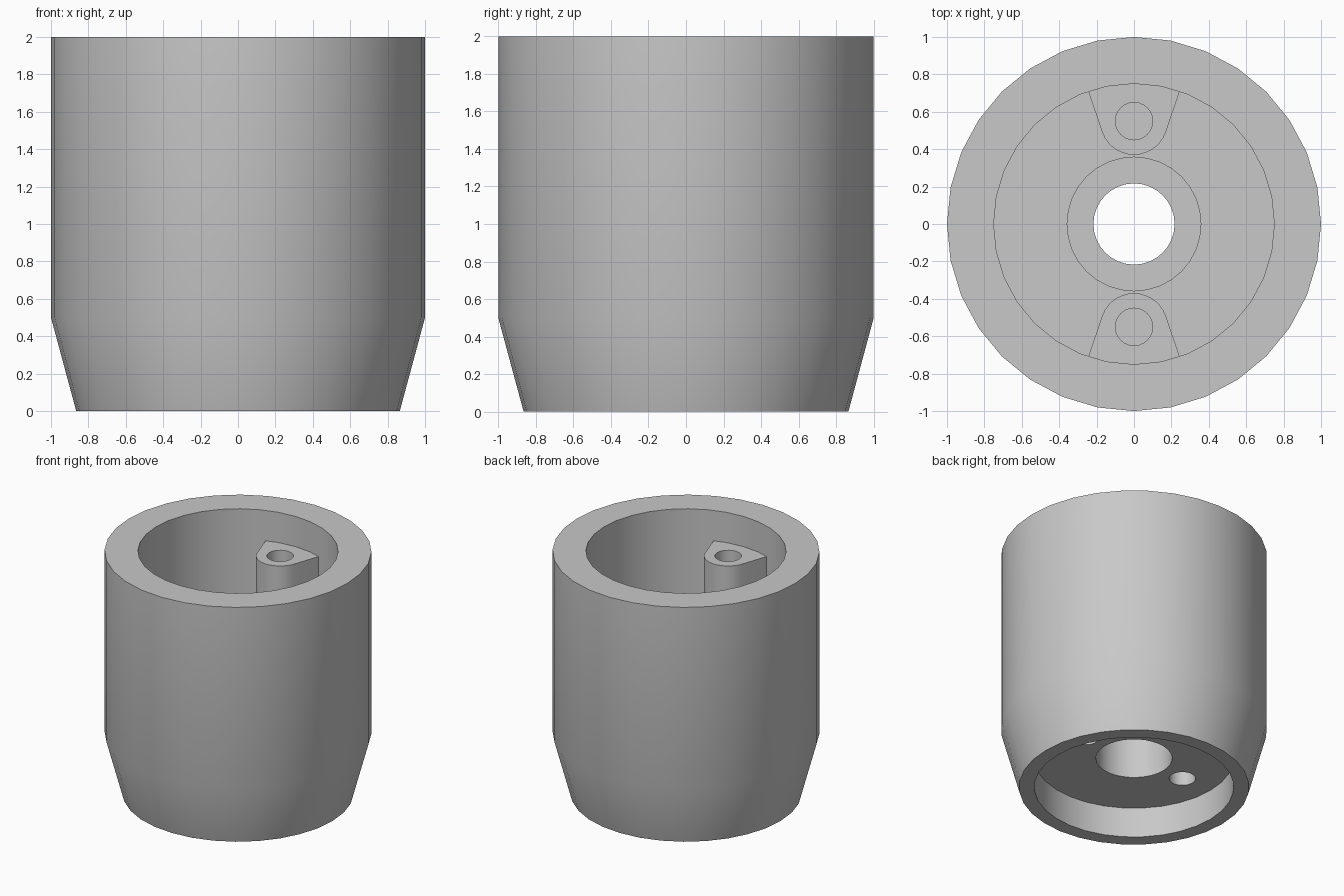
import bpy
import bmesh
from math import cos, sin, radians, tau

if "Cube" in bpy.data.objects:
    bpy.data.objects.remove(bpy.data.objects["Cube"], do_unlink=True)

grey = bpy.data.materials.new("plain grey")
grey.use_nodes = True
colour = (0.58, 0.58, 0.58, 1)
grey.diffuse_color = colour
grey.node_tree.nodes["Principled BSDF"].inputs["Base Color"].default_value = colour

FLOOR, BOSS_TOP = 0.5, 1.75


def finish(name, bm):
    bmesh.ops.recalc_face_normals(bm, faces=bm.faces)
    mesh = bpy.data.meshes.new(name)
    bm.to_mesh(mesh)
    bm.free()
    mesh.materials.append(grey)
    obj = bpy.data.objects.new(name, mesh)
    bpy.context.collection.objects.link(obj)
    return obj


def lathe(name, profile, sides):
    """Revolve a closed (radius, height) outline around z."""
    bm = bmesh.new()
    rings = [[bm.verts.new((r * cos(tau * i / sides), r * sin(tau * i / sides), z))
              for i in range(sides)] for r, z in profile]
    for a, b in zip(rings, rings[1:] + rings[:1]):
        for i in range(sides):
            j = (i + 1) % sides
            bm.faces.new((a[i], a[j], b[j], b[i]))
    return finish(name, bm)


def prism(name, outline, low, high):
    """Extrude a flat outline from one height to another."""
    bm = bmesh.new()
    base = bm.faces.new([bm.verts.new((x, y, low)) for x, y in outline])
    top = bmesh.ops.extrude_face_region(bm, geom=[base])["geom"]
    bmesh.ops.translate(bm, vec=(0, 0, high - low),
                        verts=[v for v in top if isinstance(v, bmesh.types.BMVert)])
    return finish(name, bm)


def arc(cx, cy, r, start, end, steps):
    angles = [radians(start + (end - start) * i / steps) for i in range(steps + 1)]
    return [(cx + r * cos(a), cy + r * sin(a)) for a in angles]


def activate(obj):
    bpy.ops.object.select_all(action="DESELECT")
    obj.select_set(True)
    bpy.context.view_layer.objects.active = obj


def drill(obj, x, y, low, high):
    """Cut a round screw hole."""
    cutter = prism("hole_cutter", arc(x, y, 0.1, 0, 345, 23), low, high)
    cutter.hide_render = True
    mod = obj.modifiers.new("hole", "BOOLEAN")
    mod.operation, mod.solver, mod.object = "DIFFERENCE", "EXACT", cutter
    activate(obj)
    bpy.ops.object.modifier_apply(modifier=mod.name)
    bpy.data.objects.remove(cutter, do_unlink=True)


def smooth(obj):
    activate(obj)
    bpy.ops.object.shade_smooth_by_angle(angle=radians(25))


# Tapered cup with a recessed underside and a stepped central collar
body = lathe("cup_body", [
    (0.865, 0), (1, 0.5), (1, 2), (0.75, 2), (0.75, FLOOR),
    (0.36, FLOOR), (0.36, 0.75), (0.217, 0.75), (0.217, 0.68),
    (0.287, 0.68), (0.287, 0.25), (0.75, 0.25), (0.75, 0)], 32)

# Blind screw holes in the underside
for side in (-1, 1):
    drill(body, side * 0.474, 0, 0.2, 0.44)
smooth(body)

# Screw bosses growing out of the inner wall
nose = arc(0, 0.55, 0.18, -161, -19, 14)
root = arc(0, 0, 0.755, 71, 109, 8)
for name, side in (("back_boss", 1), ("front_boss", -1)):
    boss = prism(name, [(x, y * side) for x, y in nose + root], FLOOR - 0.01, BOSS_TOP)
    drill(boss, 0, side * 0.55, 1.0, BOSS_TOP + 0.1)
    smooth(boss)
